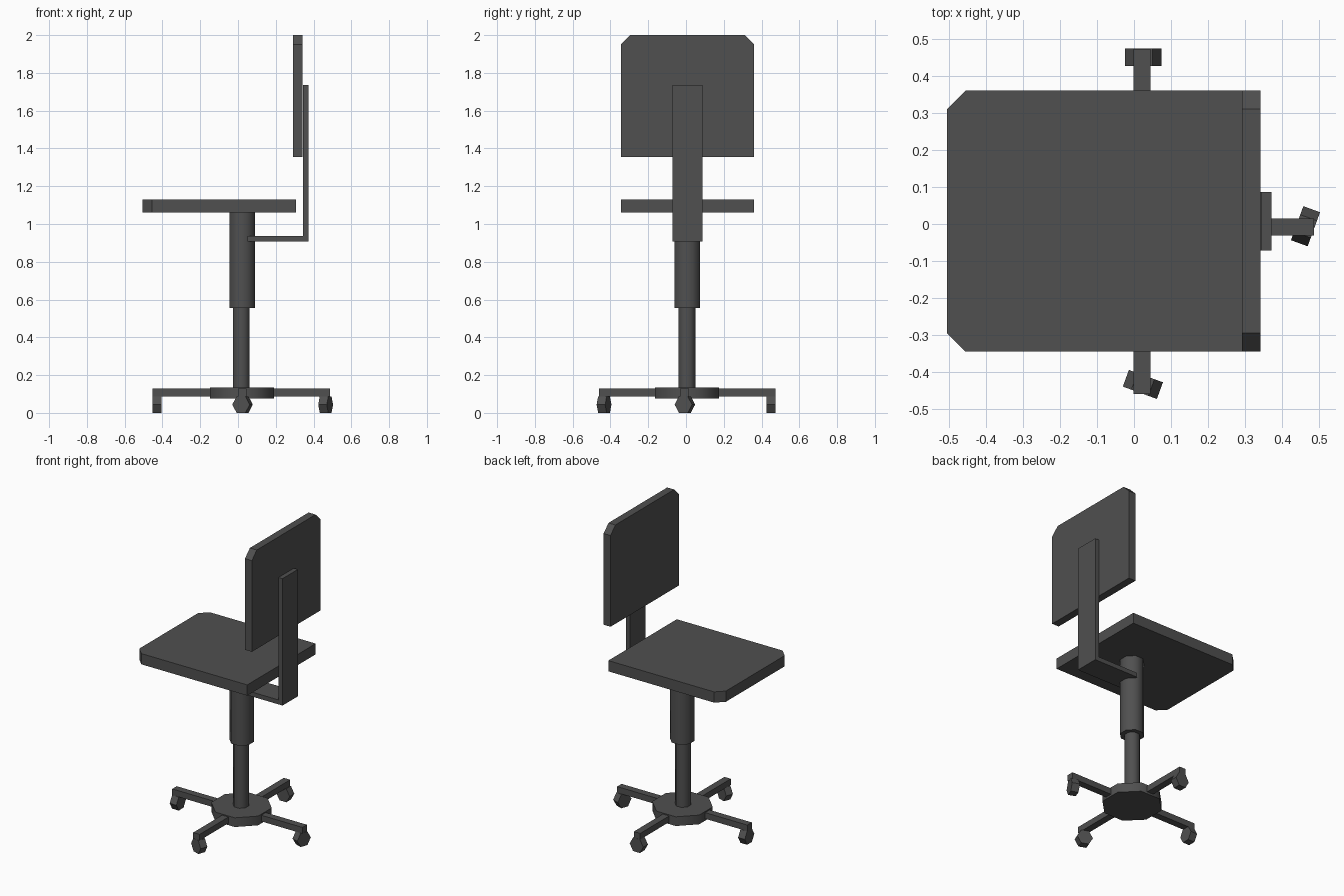
import bpy, bmesh, math
from mathutils import Matrix, Vector

if "Cube" in bpy.data.objects:
    bpy.data.objects.remove(bpy.data.objects["Cube"])

mat = bpy.data.materials.new("dark grey")
mat.diffuse_color = (0.08, 0.08, 0.08, 1)
mat.use_nodes = True
mat.node_tree.nodes["Principled BSDF"].inputs["Base Color"].default_value = mat.diffuse_color


def finish(name, bm):
    bmesh.ops.recalc_face_normals(bm, faces=bm.faces)
    me = bpy.data.meshes.new(name)
    bm.to_mesh(me)
    bm.free()
    me.materials.append(mat)
    ob = bpy.data.objects.new(name, me)
    bpy.context.collection.objects.link(ob)
    return ob


def prism(name, pts, offset):
    """Extrude a closed 3D outline along an offset."""
    bm = bmesh.new()
    face = bm.faces.new([bm.verts.new(p) for p in pts])
    ext = bmesh.ops.extrude_face_region(bm, geom=[face])
    bmesh.ops.translate(bm, vec=Vector(offset),
                        verts=[v for v in ext["geom"] if isinstance(v, bmesh.types.BMVert)])
    return finish(name, bm)


def box(name, x0, x1, y0, y1, z0, z1):
    return prism(name, [(x0, y0, z0), (x1, y0, z0), (x1, y1, z0), (x0, y1, z0)], (0, 0, z1 - z0))


def column(name, x, y, r, z0, z1, sides):
    """Upright column, flats facing the axes; r is the distance to the flats."""
    R = r / math.cos(math.pi / sides)
    pts = [(x + R * math.cos((i + .5) * math.tau / sides),
            y + R * math.sin((i + .5) * math.tau / sides), z0) for i in range(sides)]
    return prism(name, pts, (0, 0, z1 - z0))


def caster(name, x, y, turn):
    """Hexagonal wheel; its long direction is turned about z."""
    R, w, h = 0.049, 0.048, 0.088
    k = h / (2 * R * math.sin(math.pi / 3))
    rot = Matrix.Rotation(math.radians(turn), 3, 'Z')
    pts = [rot @ Vector((R * math.cos(i * math.pi / 3), -w / 2,
                         R * k * math.sin(i * math.pi / 3))) + Vector((x, y, h / 2))
           for i in range(6)]
    return prism(name, pts, rot @ Vector((0, w, 0)))


# Seat with clipped front corners
c = 0.05
xa, xb, ya, yb = -0.506, 0.308, -0.345, 0.361
prism("seat", [(xb, ya, 1.06), (xb, yb, 1.06), (xa + c, yb, 1.06), (xa, yb - c, 1.06),
               (xa, ya + c, 1.06), (xa + c, ya, 1.06)], (0, 0, 0.07))

# Backrest with clipped top corners
x0, z0, z1 = 0.292, 1.355, 2.0
prism("backrest", [(x0, ya, z0), (x0, yb, z0), (x0, yb, z1 - c), (x0, yb - c, z1),
                   (x0, ya + c, z1), (x0, ya, z1 - c)], (0.05, 0, 0))

# L-shaped backrest bracket
prism("backrest_bracket", [(0.05, -0.072, 0.908), (0.372, -0.072, 0.908), (0.372, -0.072, 1.736),
                           (0.343, -0.072, 1.736), (0.343, -0.072, 0.937), (0.05, -0.072, 0.937)],
      (0, 0.159, 0))

# Central column and hub
column("upper_post", 0.022, 0.007, 0.068, 0.555, 1.06, 8)
column("lower_post", 0.018, 0.005, 0.044, 0.12, 0.57, 8)
column("hub", 0.021, 0.006, 0.169, 0.075, 0.135, 8)

# Legs
box("right_leg", 0.1, 0.487, -0.031, 0.015, 0.088, 0.128)
box("left_leg", -0.453, -0.06, -0.031, 0.015, 0.088, 0.128)
box("back_leg", -0.001, 0.045, 0.09, 0.474, 0.088, 0.128)
box("front_leg", -0.001, 0.045, -0.46, -0.08, 0.088, 0.128)

# Casters
caster("right_caster", 0.464, -0.006, 70)
caster("left_caster", -0.429, -0.008, 90)
caster("back_caster", 0.025, 0.451, 0)
caster("front_caster", 0.024, -0.434, -20)

# Smooth shading on the round posts and hub
for n in ("upper_post", "lower_post", "hub"):
    for p in bpy.data.objects[n].data.polygons:
        p.use_smooth = abs(p.normal.z) < 0.5
    bpy.data.objects[n].data.set_sharp_from_angle(angle=math.radians(50))
